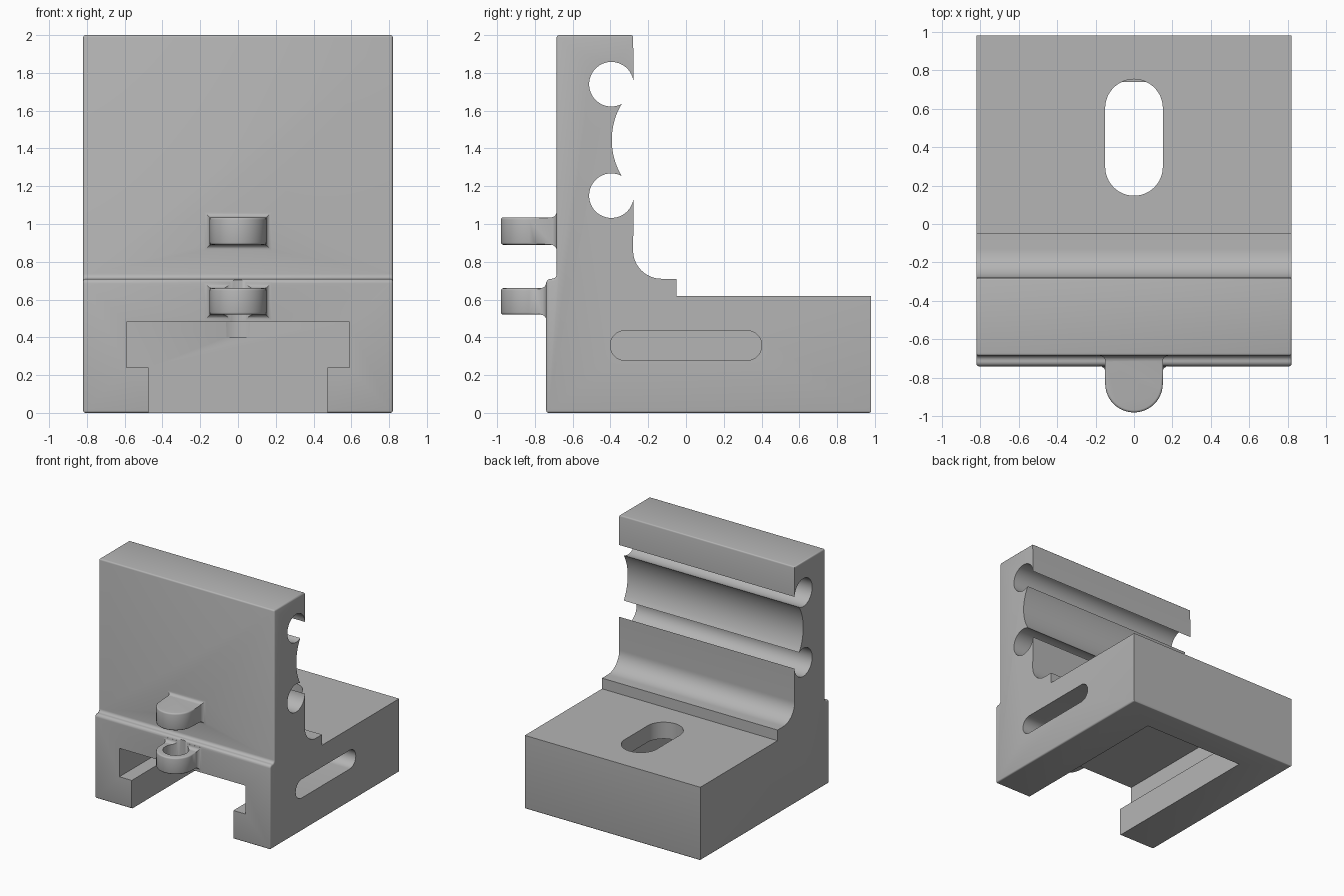
import bpy, bmesh
from math import cos, sin, radians, pi
from mathutils import Vector

cube = bpy.data.objects.get("Cube")
if cube:
    bpy.data.objects.remove(cube, do_unlink=True)

grey = bpy.data.materials.new("matte grey")
grey.use_nodes = True
colour = (0.46, 0.46, 0.46, 1)
grey.diffuse_color = colour
grey.node_tree.nodes["Principled BSDF"].inputs["Base Color"].default_value = colour


def arc(cx, cy, r, start, end, steps=16):
    angles = [radians(start + (end - start) * i / steps) for i in range(steps + 1)]
    return [(cx + r * cos(a), cy + r * sin(a)) for a in angles]


def prism(name, points, axis, low, high, bevel=0, rule=None):
    """Extrude a 2D outline along x, y or z; bevel edges chosen by rule."""
    place = {"x": lambda p, d: (d, p[0], p[1]),
             "y": lambda p, d: (p[0], d, p[1]),
             "z": lambda p, d: (p[0], p[1], d)}[axis]
    bm = bmesh.new()
    face = bm.faces.new([bm.verts.new(place(p, low)) for p in points])
    new = bmesh.ops.extrude_face_region(bm, geom=[face])["geom"]
    shift = Vector(place((0, 0), high - low))
    bmesh.ops.translate(bm, vec=shift, verts=[v for v in new if isinstance(v, bmesh.types.BMVert)])
    bmesh.ops.recalc_face_normals(bm, faces=bm.faces)
    if bevel:
        edges = [e for e in bm.edges if e.calc_face_angle(0) > 0.8
                 and all(rule(v.co) for v in e.verts)]
        bmesh.ops.bevel(bm, geom=edges, offset=bevel, segments=3, profile=0.5,
                        affect="EDGES", clamp_overlap=True)
    return finish(name, bm)


def finish(name, bm):
    mesh = bpy.data.meshes.new(name)
    bm.to_mesh(mesh)
    bm.free()
    mesh.materials.append(grey)
    obj = bpy.data.objects.new(name, mesh)
    bpy.context.collection.objects.link(obj)
    return obj


def combine(target, tool, operation):
    mod = target.modifiers.new(tool.name, "BOOLEAN")
    mod.operation, mod.solver, mod.object = operation, "EXACT", tool
    bpy.context.view_layer.objects.active = target
    bpy.ops.object.modifier_apply(modifier=mod.name)
    bpy.data.objects.remove(tool, do_unlink=True)


def rectangle(x0, x1, y0, y1):
    return [(x0, y0), (x1, y0), (x1, y1), (x0, y1)]


def collar(name, wall, z0, z1, half, r=0.03, steps=5):
    """Flared fillet where a lug meets the wall."""
    bm = bmesh.new()
    rings = []
    for i in range(-1, steps + 1):
        a = max(i, 0) / steps * pi / 2
        grow = r * (1 - sin(a))
        y = wall - r * (1 - cos(a)) if i >= 0 else wall + 0.03
        rings.append([bm.verts.new((x, y, z)) for x, z in
                      rectangle(-half - grow, half + grow, z0 - grow, z1 + grow)])
    for a, b in zip(rings, rings[1:]):
        for k in range(4):
            bm.faces.new((a[k], a[k - 1], b[k - 1], b[k]))
    bm.faces.new(rings[0])
    bm.faces.new(rings[-1])
    bmesh.ops.recalc_face_normals(bm, faces=bm.faces)
    return finish(name, bm)


# Side profile: base, stepped front, upright with two bores and a shallow hollow
profile = [(-0.74, 0), (0.98, 0), (0.98, 0.62), (-0.05, 0.62), (-0.05, 0.71)]
profile += arc(-0.13, 0.86, 0.15, 270, 180)
profile += arc(-0.395, 1.15, 0.118, -4, -298, 40)
profile += arc(-0.018, 1.445, 0.375, 210, 150, 20)[1:-1]
profile += arc(-0.395, 1.74, 0.118, -62, -356, 40)
profile += [(-0.28, 2), (-0.685, 2)]
profile += arc(-0.71, 0.735, 0.025, 0, -90, 5)
profile += arc(-0.715, 0.685, 0.025, 90, 180, 5)
body = prism("bracket_body", profile, "x", -0.82, 0.82, 0.012,
             lambda c: c.y < -0.6 or c.z < 0.01 or (c.z > 1.99))

# Rounded lugs on the front, with flared roots
for label, wall, z0, z1 in (("upper", -0.685, 0.89, 1.035), ("lower", -0.74, 0.52, 0.66)):
    outline = arc(0, -0.83, 0.15, 180, 360, 28) + [(0.15, -0.62), (-0.15, -0.62)]
    lug = prism(label + "_lug", outline, "z", z0, z1, 0.012, lambda c: c.y < -0.63)
    combine(body, lug, "UNION")
    combine(body, collar(label + "_lug_root", wall, z0, z1, 0.149), "UNION")

# Pin bore through the lower lug, ending inside the upper one
combine(body, prism("pin_bore", arc(0, -0.83, 0.1, 0, 348.75, 31), "z", 0.45, 0.95), "DIFFERENCE")

# T-shaped slot, open at the front and underneath, closed at the back
slot = []
for s in (1, -1):
    half = [(0.475 * s, -0.1), (0.475 * s, 0.24), (0.59 * s, 0.24), (0.59 * s, 0.48)]
    slot += half[::s]
combine(body, prism("t_slot", slot, "y", -1.2, 0.738), "DIFFERENCE")

# Oblong hole in the base top
oblong = arc(0, 0.603, 0.15, 0, 180, 24) + arc(0, 0.297, 0.15, 180, 360, 24)
combine(body, prism("top_hole", oblong, "z", 0.4, 0.8), "DIFFERENCE")

# Oblong window in the left wall only
window = arc(0.322, 0.357, 0.079, -90, 90) + arc(-0.322, 0.357, 0.079, 90, 270)
combine(body, prism("side_window", window, "x", 0.5, 1), "DIFFERENCE")

bpy.ops.object.select_all(action="DESELECT")
body.select_set(True)
bpy.context.view_layer.objects.active = body
bpy.ops.object.shade_smooth_by_angle(angle=radians(32))
